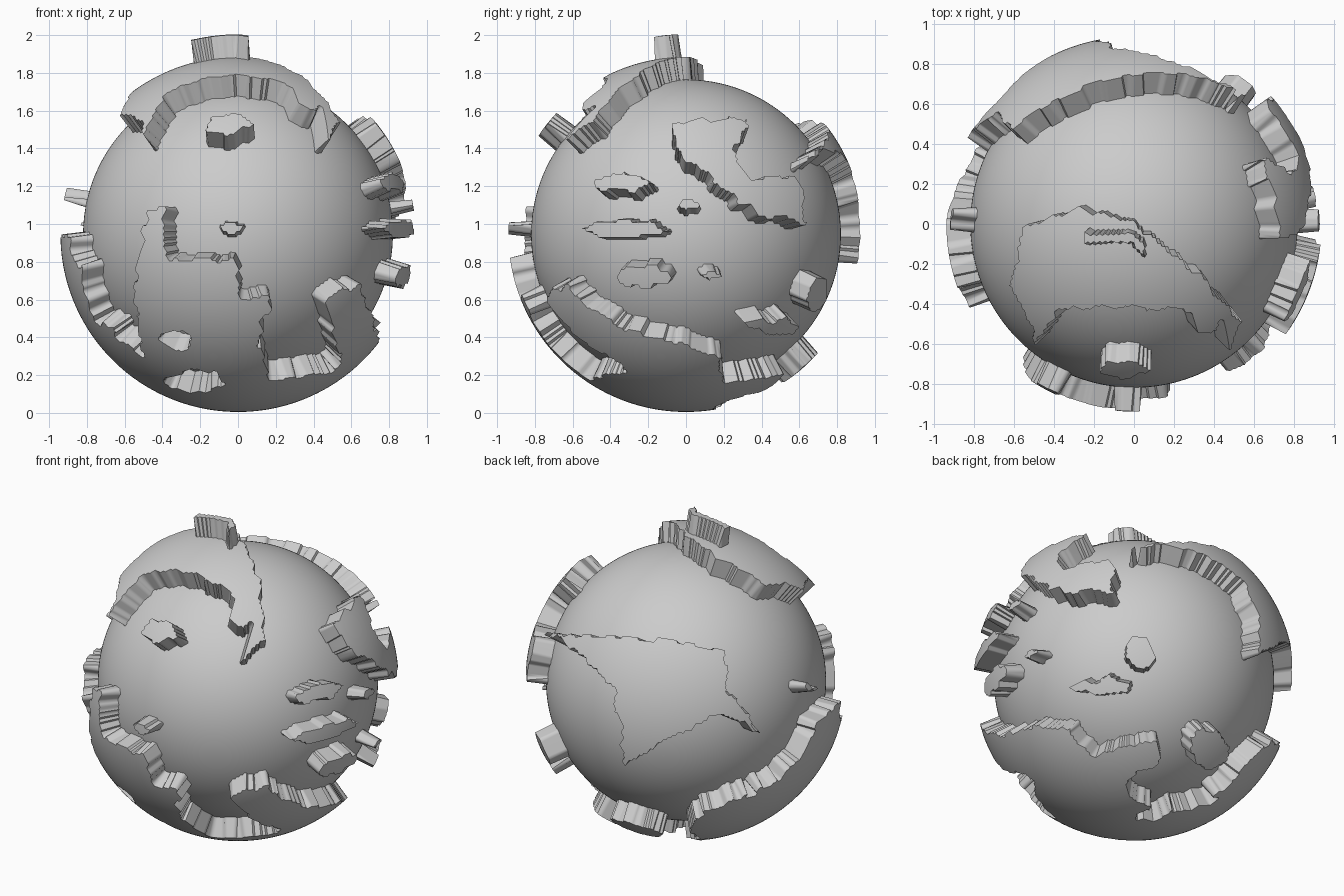
import bpy, bmesh, math
from mathutils import Vector, noise

if "Cube" in bpy.data.objects:
    bpy.data.objects.remove(bpy.data.objects["Cube"])

SEA, LAND, PEAK, CZ = 0.82, 0.94, 1.06, 0.945


def frame(azimuth, elevation):
    """Right, up and toward-viewer axes of a viewing direction."""
    a, e = math.radians(azimuth), math.radians(elevation)
    right = Vector((-math.sin(a), math.cos(a), 0))
    toward = Vector((math.cos(a) * math.cos(e), math.sin(a) * math.cos(e), math.sin(e)))
    return right, toward.cross(right), toward


FRONT, RIGHT, TOP = frame(-90, 0), frame(0, 0), frame(-90, 90)
BACKLEFT, BELOW = frame(135, 30), frame(45, -30)
land, lakes = [], []


def inside(x, y, poly):
    hit = False
    x0, y0 = poly[-1]
    for x1, y1 in poly:
        if (y1 > y) != (y0 > y) and x < (x0 - x1) * (y - y1) / (y0 - y1) + x1:
            hit = not hit
        x0, y0 = x1, y1
    return hit


def region(view, test, half=0):
    """Area of the ball seen in a view; half limits it to front (-1) or back (1)."""
    r, u, t = view
    return lambda p: p.dot(t) > 0 and p.y * half >= 0 and test(p.dot(r), p.dot(u))


def coast(view, *poly, half=0):
    land.append(region(view, lambda x, y: inside(x, y, poly), half))


def oval(target, view, cx, cy, rx, ry):
    target.append(region(view, lambda x, y: ((x - cx) / rx) ** 2 + ((y - cy) / ry) ** 2 < 1))


# top continent
coast(TOP, (-.56, 0), (-.3, .08), (0, .02), (.45, -.37), (.54, -.5), (.48, -.64), (.44, -.5),
      (.2, -.43), (-.35, -.43), (-.5, -.6), (-.62, -.3))
# right continent
coast(RIGHT, (-.08, .6), (.33, .62), (.27, .4), (.33, .31), (.6, .31), (.65, .04),
      (.35, .12), (-.08, .46))
# back continent
coast(BACKLEFT, (-.84, .31), (.1, .09), (.1, -.14), (.3, -.42), (.05, -.28), (-.52, -.54),
      (-.55, -.09), (-.72, .15))
# southern landmass: front, right, left and back shores
coast(FRONT, (-1, 0), (-.89, 0), (-.77, -.42), (-.5, -.65), (-.56, -.3), (-.48, .14),
      (-.39, .14), (-.38, -.13), (0, -.12), (.01, -.33), (.2, -.32), (.11, -.55), (.17, -.77),
      (.55, -.71), (.46, -.35), (.65, -.24), (.75, -.6), (1, -1), (-1, -1), half=-1)
coast(RIGHT, (-.65, -.3), (-.35, -.48), (0, -.61), (.2, -.64), (.15, -1), (-.3, -1), (-.3, -.74))
coast(BACKLEFT, (1, -.33), (.68, -.32), (.6, -.49), (.42, -.66), (0, -.83), (1, -1), half=1)
coast(BELOW, (-1, -.24), (-.84, -.18), (-.35, -.27), (-.2, -.42), (.22, -.35), (.18, -.5),
      (0, -.58), (0, -.83), (.45, -.74), (.83, -.37), (1, -1), (-1, -1), half=1)

# islands
oval(land, TOP, -.06, -.73, .13, .05)
oval(land, TOP, .36, -.48, .07, .08)
oval(land, FRONT, -.04, .035, .08, .04)
for cx, cy, rx, ry in ((-.34, .27, .16, .05), (.02, .15, .05, .03), (.14, -.22, .05, .03),
                       (-.33, .03, .22, .06), (-.22, -.22, .15, .07)):
    oval(land, RIGHT, cx, cy, rx, ry)
for cx, cy, rx, ry in ((.12, .16, .09, .1), (-.13, -.03, .18, .05), (.47, -.42, .11, .12)):
    oval(land, BELOW, cx, cy, rx, ry)
oval(land, BACKLEFT, .62, -.15, .05, .03)

# lakes
oval(lakes, FRONT, -.32, -.56, .07, .05)
oval(lakes, FRONT, -.23, -.78, .14, .05)


def ridge(p):
    """Thin tall ridge on the top continent, hooked at its right end."""
    along = -.26 < p.x < 0 and abs(p.y + .07) < .03
    hook = 0 <= p.x < .06 and abs(p.y + .08 + p.x) < .04
    return p.z > 0 and (along or hook)


# globe: fine ball with the land pushed outwards along ragged coasts
bm = bmesh.new()
bmesh.ops.create_icosphere(bm, subdivisions=7, radius=1)
for v in bm.verts:
    d = v.co.normalized()
    p = d * LAND + noise.noise_vector(d * 13) * .03
    radius = SEA
    if ridge(d * PEAK):
        radius = PEAK
    elif any(g(p) for g in land) and not any(g(p) for g in lakes):
        radius = LAND
    v.co = d * radius + Vector((0, 0, CZ))
mesh = bpy.data.meshes.new("globe")
bm.to_mesh(mesh)
bm.free()
globe = bpy.data.objects.new("globe", mesh)
bpy.context.collection.objects.link(globe)
bpy.context.view_layer.objects.active = globe
globe.select_set(True)
bpy.ops.object.shade_smooth_by_angle(angle=math.radians(60))
